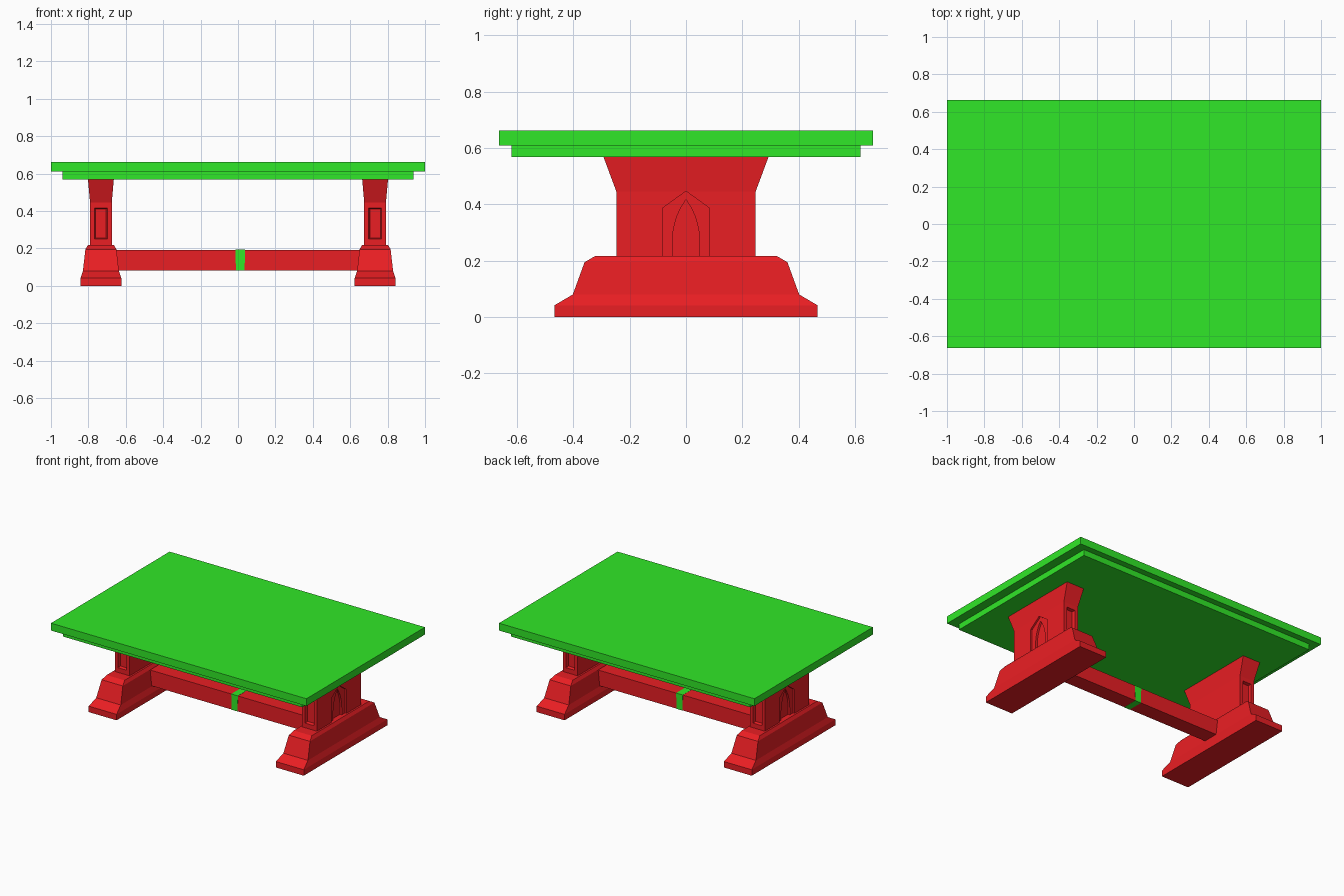
import bpy, bmesh, math

if "Cube" in bpy.data.objects:
    bpy.data.objects.remove(bpy.data.objects["Cube"])


def material(name, rgb):
    m = bpy.data.materials.new(name)
    m.diffuse_color = (*rgb, 1)
    m.use_nodes = True
    m.node_tree.nodes["Principled BSDF"].inputs["Base Color"].default_value = m.diffuse_color
    return m


RED = material("red_wood", (0.82, 0.013, 0.017))
GREEN = material("green_top", (0.03, 0.80, 0.021))


def make(name, bm, mat):
    bmesh.ops.recalc_face_normals(bm, faces=bm.faces)
    me = bpy.data.meshes.new(name)
    bm.to_mesh(me)
    bm.free()
    me.materials.append(mat)
    ob = bpy.data.objects.new(name, me)
    bpy.context.collection.objects.link(ob)
    return ob


def loft(name, rings, mat):
    """Skin a stack of equal-length point loops and cap both ends."""
    bm = bmesh.new()
    loops = [[bm.verts.new(p) for p in r] for r in rings]
    n = len(loops[0])
    for a, b in zip(loops, loops[1:]):
        for i in range(n):
            j = (i + 1) % n
            bm.faces.new((a[i], a[j], b[j], b[i]))
    bm.faces.new(loops[0])
    bm.faces.new(loops[-1])
    return make(name, bm, mat)


def stack(name, cx, levels, mat):
    """Stacked rectangles: levels are (half x, half y, z)."""
    corners = ((-1, -1), (1, -1), (1, 1), (-1, 1))
    return loft(name, [[(cx + sx * hx, sy * hy, z) for sx, sy in corners]
                       for hx, hy, z in levels], mat)


def cut(target, cutter):
    cutter.hide_render = True
    mod = target.modifiers.new("recess", 'BOOLEAN')
    mod.operation, mod.solver, mod.object = 'DIFFERENCE', 'EXACT', cutter
    bpy.context.view_layer.update()
    dg = bpy.context.evaluated_depsgraph_get()
    me = bpy.data.meshes.new_from_object(target.evaluated_get(dg))
    target.modifiers.clear()
    target.data = me
    bpy.data.objects.remove(cutter)


# Table top: main slab over a slightly smaller slab
stack("table_top", 0, [(1, 0.663, 0.61), (1, 0.663, 0.662)], GREEN)
stack("under_top", 0, [(0.937, 0.62, 0.568), (0.937, 0.62, 0.61)], GREEN)

# Niche outlines in (y, z): gabled surround and pointed arch
gable = [(-0.083, 0.21), (0.083, 0.21), (0.083, 0.387), (0, 0.447), (-0.083, 0.387)]
R, half, spring = 0.25, 0.048, 0.27
sweep = math.acos((R - half) / R)
side = [(half - R + R * math.cos(sweep * i / 5), spring + R * math.sin(sweep * i / 5))
        for i in range(6)]
arch = [(-half, 0.21), (half, 0.21)] + side + [(-y, z) for y, z in side[-2::-1]]

for s, label in ((-1, "left"), (1, "right")):
    cx = s * 0.733
    # Stepped, sloping foot
    stack(label + "_foot", cx, [(0.109, 0.467, 0), (0.109, 0.467, 0.042),
                                (0.096, 0.402, 0.08), (0.083, 0.36, 0.195),
                                (0.070, 0.322, 0.217)], RED)
    # Column flaring out under the top
    col = stack(label + "_column", cx, [(0.058, 0.247, 0.205), (0.058, 0.247, 0.445),
                                        (0.069, 0.293, 0.569)], RED)
    # Recessed panels with slightly sloped edges on the front and back ends
    for e in (-1, 1):
        cut(col, loft("panel_cutter",
                      [[(cx + a * w, e * y, 0.333 + b * h) for a, b in
                        ((-1, -1), (1, -1), (1, 1), (-1, 1))]
                       for y, w, h in ((0.227, 0.028, 0.077), (0.247, 0.034, 0.083),
                                       (0.27, 0.034, 0.083))], RED))
    # Two-step arched niche on the outer side
    for outline, depth in ((gable, 0.012), (arch, 0.026)):
        cut(col, loft("niche_cutter",
                      [[(cx + s * x, y, z) for y, z in outline]
                       for x in (0.058 - depth, 0.08)], RED))
    # Half of the stretcher beam
    x0, x1 = (-0.68, -0.011) if s < 0 else (0.035, 0.68)
    stack(label + "_stretcher", (x0 + x1) / 2,
          [((x1 - x0) / 2, 0.055, 0.083), ((x1 - x0) / 2, 0.055, 0.192)], RED)

# Green band around the middle of the stretcher
stack("stretcher_band", 0.012, [(0.023, 0.056, 0.082), (0.026, 0.056, 0.193)], GREEN)
